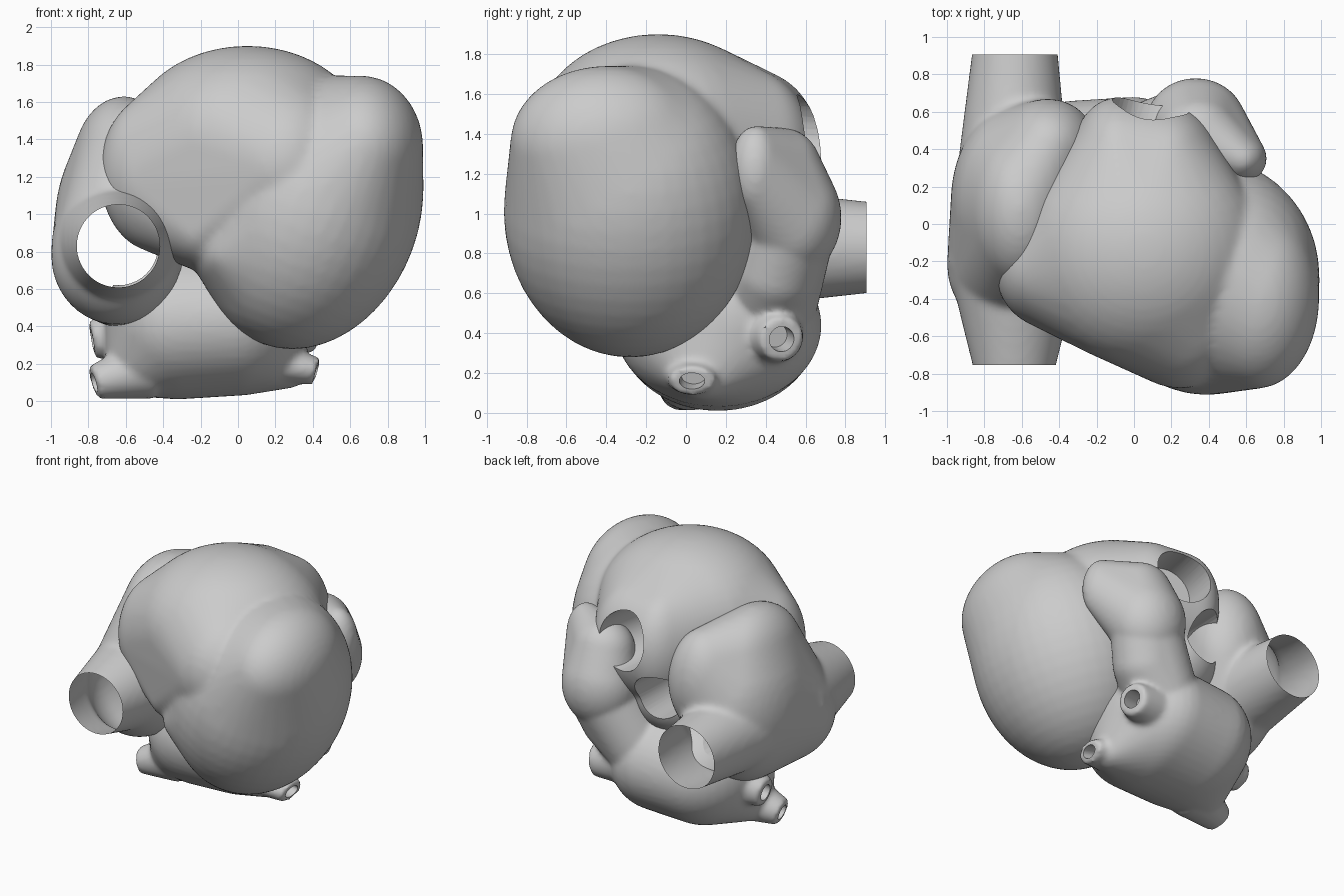
import bpy
import bmesh
from math import radians
from mathutils import Vector, Matrix

cube = bpy.data.objects.get("Cube")
if cube:
    bpy.data.objects.remove(cube, do_unlink=True)

grey = bpy.data.materials.new("plain grey")
grey.use_nodes = True
COLOR = (0.6, 0.6, 0.6, 1)
grey.diffuse_color = COLOR
grey.node_tree.nodes["Principled BSDF"].inputs["Base Color"].default_value = COLOR


def ellipsoid(bm, center, radii, tilt=0):
    """Add an ellipsoid, tilted around the y axis."""
    m = (Matrix.Translation(center) @ Matrix.Rotation(radians(tilt), 4, 'Y')
         @ Matrix.Diagonal((*radii, 1)))
    bmesh.ops.create_uvsphere(bm, u_segments=40, v_segments=24, radius=1, matrix=m)


def hull(bm, *parts):
    """Stretch one tight skin around several ellipsoids."""
    points = bmesh.new()
    for part in parts:
        ellipsoid(points, *part)
    verts = [bm.verts.new(v.co) for v in points.verts]
    points.free()
    bmesh.ops.convex_hull(bm, input=verts, use_existing_faces=False)
    loose = [v for v in bm.verts if not v.link_faces]
    bmesh.ops.delete(bm, geom=loose, context='VERTS')


def tube(bm, start, end, r1, r2, flat=1):
    """Add a capped cone between two points, squashed vertically by flat."""
    a, b = Vector(start), Vector(end)
    axis = b - a
    m = (Matrix.Translation((a + b) / 2) @ axis.to_track_quat('Z', 'Y').to_matrix().to_4x4())
    verts = bmesh.ops.create_cone(bm, cap_ends=True, segments=40, radius1=r1, radius2=r2,
                                  depth=axis.length, matrix=m)["verts"]
    for v in verts:
        along = a.z + (v.co - a).dot(axis) / axis.length_squared * axis.z
        v.co.z = along + (v.co.z - along) * flat


def make_object(name, bm):
    mesh = bpy.data.meshes.new(name)
    bmesh.ops.recalc_face_normals(bm, faces=bm.faces)
    bm.to_mesh(mesh)
    bm.free()
    obj = bpy.data.objects.new(name, mesh)
    bpy.context.scene.collection.objects.link(obj)
    return obj


def activate(obj):
    bpy.ops.object.select_all(action='DESELECT')
    obj.select_set(True)
    bpy.context.view_layer.objects.active = obj


def sculpt(name, bm, bores=(), trims=(), voxel=0.022, smooth=8):
    """Fuse overlapping volumes into one soft skin, then cut its openings.

    Bores are drilled as closed holes; trims slice off tube ends along y.
    """
    obj = make_object(name, bm)
    activate(obj)
    fuse = obj.modifiers.new("fuse", 'REMESH')
    fuse.mode = 'VOXEL'
    fuse.voxel_size = voxel
    soft = obj.modifiers.new("soften", 'SMOOTH')
    soft.factor = 0.5
    soft.iterations = smooth
    for mod in (fuse, soft):
        bpy.ops.object.modifier_apply(modifier=mod.name)
    for bore in bores:
        cutter_bm = bmesh.new()
        tube(cutter_bm, *bore)
        cutter = make_object("bore_cutter", cutter_bm)
        cutter.hide_render = True
        cut = obj.modifiers.new("cut", 'BOOLEAN')
        cut.operation = 'DIFFERENCE'
        cut.solver = 'EXACT'
        cut.object = cutter
        bpy.ops.object.modifier_apply(modifier=cut.name)
        bpy.data.objects.remove(cutter, do_unlink=True)
    for y in trims:
        skin = bmesh.new()
        skin.from_mesh(obj.data)
        bmesh.ops.bisect_plane(skin, geom=skin.verts[:] + skin.edges[:] + skin.faces[:],
                               plane_co=(0, y, 0), plane_no=(0, y, 0), clear_outer=True)
        skin.to_mesh(obj.data)
        skin.free()
    obj.data.materials.clear()
    obj.data.materials.append(grey)
    activate(obj)
    bpy.ops.object.shade_smooth_by_angle(angle=radians(50))


# Ventricles: three-cornered right one, egg-shaped left one, arterial root behind
bm = bmesh.new()
hull(bm,
     ((0.05, -0.14, 1.4), (0.64, 0.62, 0.5)),
     ((-0.44, -0.25, 1.22), (0.3, 0.31, 0.42)),
     ((0.25, -0.37, 1.27), (0.42, 0.51, 0.47)),
     ((-0.2, -0.3, 0.92), (0.2, 0.36, 0.22)),
     ((0.16, 0.32, 1.3), (0.3, 0.32, 0.42)),
     ((-0.08, 0.34, 1.3), (0.26, 0.34, 0.42)))
hull(bm,
     ((0.39, -0.28, 1.01), (0.58, 0.635, 0.75), 20),
     ((-0.05, -0.3, 0.8), (0.2, 0.42, 0.22)),
     ((0.66, -0.4, 1.36), (0.33, 0.48, 0.38)))
ellipsoid(bm, (-0.12, 0.25, 0.95), (0.3, 0.32, 0.3))
sculpt("ventricles", bm, [
    ((0.0, 0.3, 1.41), (0.16, 0.9, 1.37), 0.2, 0.21),
    ((-0.14, 0.1, 1.0), (-0.19, 0.9, 1.04), 0.15, 0.18),
])

# Right atrium with the two great veins, a hollow skin open at both ends
bm = bmesh.new()
hull(bm,
     ((-0.62, 0.12, 0.95), (0.36, 0.52, 0.56)),
     ((-0.61, 0.08, 1.27), (0.27, 0.42, 0.36)),
     ((-0.46, 0.42, 1.17), (0.26, 0.25, 0.38)),
     ((-0.65, -0.22, 0.78), (0.35, 0.36, 0.37)))
tube(bm, (-0.64, -0.2, 0.83), (-0.64, -0.85, 0.83), 0.36, 0.2)
tube(bm, (-0.65, 0.1, 0.83), (-0.635, 1.0, 0.83), 0.32, 0.22)
sculpt("right_atrium", bm, trims=(-0.755, 0.905))

# Left atrium with four flattened lung veins: base, tip, tip radius, flatness
lung_veins = [
    ((0.1, 0.05, 0.22), (0.42, 0.03, 0.16), 0.11, 0.65),
    ((0.1, 0.4, 0.42), (0.42, 0.48, 0.37), 0.11, 1),
    ((-0.5, 0.02, 0.17), (-0.77, -0.03, 0.1), 0.1, 0.9),
    ((-0.5, 0.2, 0.38), (-0.78, 0.18, 0.33), 0.1, 1),
]
bm = bmesh.new()
hull(bm,
     ((-0.32, 0.16, 0.42), (0.4, 0.5, 0.41)),
     ((0.0, 0.16, 0.44), (0.37, 0.52, 0.41)),
     ((-0.6, 0.03, 0.13), (0.1, 0.12, 0.1)),
     ((0.27, 0.08, 0.17), (0.1, 0.14, 0.1)))
bores = [((-0.64, -1, 0.83), (-0.635, 1.1, 0.83), 0.21, 0.21)]
for base, tip, r, flat in lung_veins:
    tube(bm, base, tip, r * 1.8, r, flat)
    a, b = Vector(base), Vector(tip)
    bores.append((a.lerp(b, 0.6), a.lerp(b, 1.3), r * 0.55, r * 0.6, flat))
# auricle: flap folded over the base of the left ventricle
hull(bm,
     ((0.33, 0.53, 0.98), (0.27, 0.25, 0.3)),
     ((0.34, 0.48, 1.22), (0.22, 0.2, 0.21)),
     ((0.57, 0.35, 1.22), (0.14, 0.13, 0.22)))
hull(bm,
     ((0.33, 0.52, 0.92), (0.25, 0.23, 0.2)),
     ((0.25, 0.45, 0.7), (0.25, 0.23, 0.22)),
     ((0.1, 0.4, 0.55), (0.25, 0.26, 0.22)))
sculpt("left_atrium_and_auricle", bm, bores, voxel=0.018, smooth=6)
